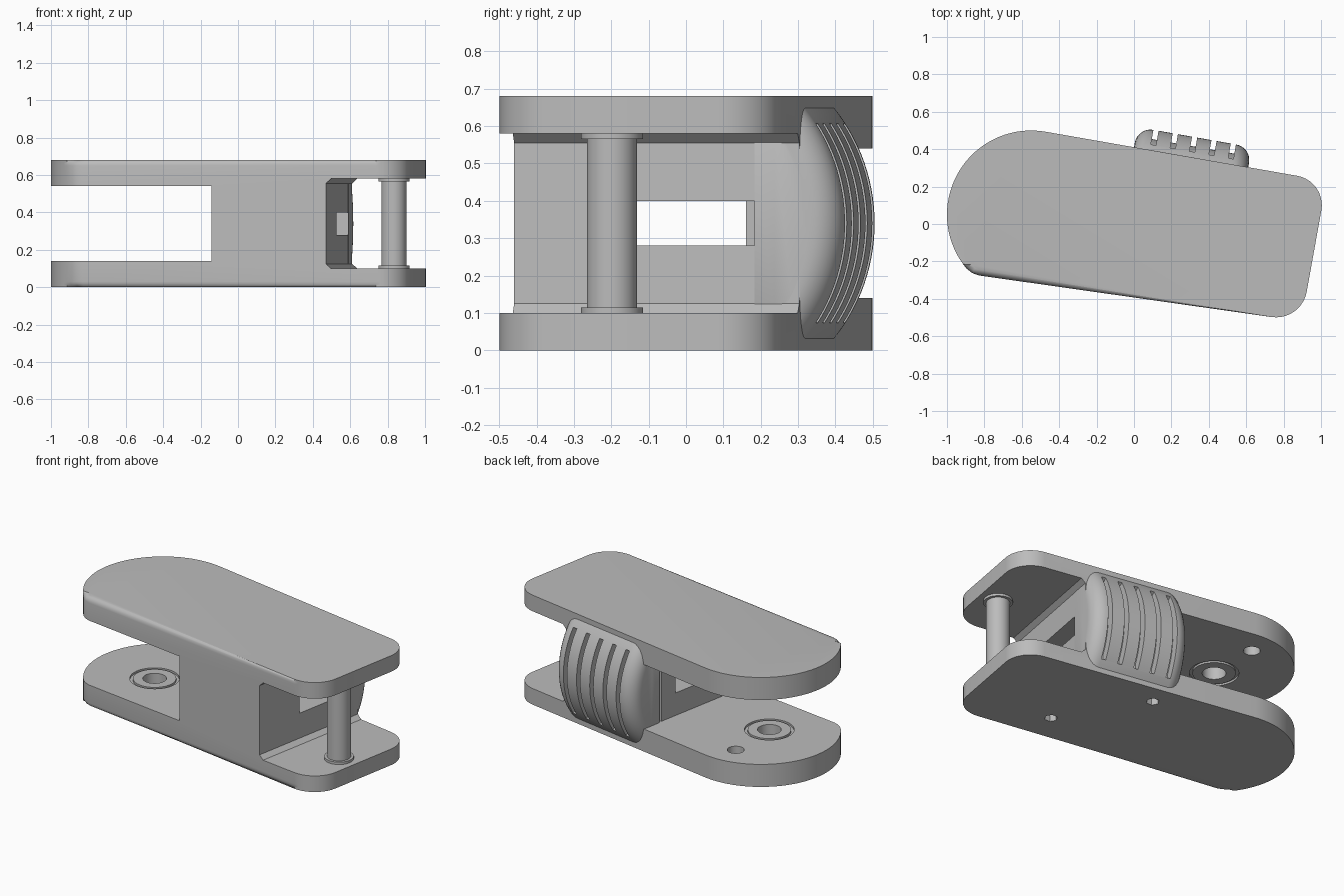
import bpy, bmesh, math
from mathutils import Vector, Matrix

if "Cube" in bpy.data.objects:
    bpy.data.objects.remove(bpy.data.objects["Cube"])

grey = bpy.data.materials.new("plain_grey")
grey.use_nodes = True
COLOUR = (0.5, 0.5, 0.5, 1)
grey.diffuse_color = COLOUR
grey.node_tree.nodes["Principled BSDF"].inputs["Base Color"].default_value = COLOUR


def make(name, bm):
    bmesh.ops.recalc_face_normals(bm, faces=bm.faces)
    me = bpy.data.meshes.new(name)
    bm.to_mesh(me)
    bm.free()
    ob = bpy.data.objects.new(name, me)
    bpy.context.collection.objects.link(ob)
    me.materials.append(grey)
    return ob


def loft(name, rings, bevel=0):
    """Skin equal-length rings of points and cap both ends."""
    bm = bmesh.new()
    loops = [[bm.verts.new(p) for p in ring] for ring in rings]
    n = len(loops[0])
    for a, b in zip(loops, loops[1:]):
        for i in range(n):
            bm.faces.new((a[i], a[(i + 1) % n], b[(i + 1) % n], b[i]))
    caps = [bm.faces.new(loops[0]), bm.faces.new(loops[-1])]
    if bevel:
        edges = [e for f in caps for e in f.edges]
        bmesh.ops.bevel(bm, geom=edges, offset=bevel, segments=4,
                        profile=0.5, affect='EDGES')
    return make(name, bm)


def prism(name, pts, z0, z1, bevel=0):
    return loft(name, [[(x, y, z) for x, y in pts] for z in (z0, z1)], bevel)


def circle(cx, cy, r, n=40):
    return [(cx + r * math.cos(math.tau * i / n), cy + r * math.sin(math.tau * i / n))
            for i in range(n)]


def cut(ob, *cutters):
    for c in cutters:
        m = ob.modifiers.new("cut", 'BOOLEAN')
        m.operation, m.solver, m.object = 'DIFFERENCE', 'EXACT', c
        bpy.context.view_layer.objects.active = ob
        bpy.ops.object.modifier_apply(modifier=m.name)
        bpy.data.objects.remove(c)


def smooth(ob, angle=30):
    bpy.ops.object.select_all(action='DESELECT')
    ob.select_set(True)
    bpy.context.view_layer.objects.active = ob
    bpy.ops.object.shade_smooth_by_angle(angle=math.radians(angle))


def round_corner(prev, corner, nxt, t, n=10):
    """Arc that leaves each side at distance t from the corner."""
    c = Vector(corner)
    d1 = (Vector(prev) - c).normalized()
    d2 = (Vector(nxt) - c).normalized()
    half = d1.angle(d2) / 2
    r = t * math.tan(half)
    mid = c + (d1 + d2).normalized() * (r / math.sin(half))
    a, b = c + d1 * t - mid, c + d2 * t - mid
    return [tuple(mid + a.normalized().slerp(b.normalized(), i / n) * r) for i in range(n + 1)]


# Body outline: big round end, two rounded corners
R_END = 0.45
outline = [(-0.55 + R_END * math.cos(math.radians(a)), 0.05 + R_END * math.sin(math.radians(a)))
           for a in range(80, 221, 4)]
outline += [(-0.865, -0.262), (-0.83, -0.275)]
low, high = (0.895, -0.52), (1.03, 0.23)
outline += round_corner(outline[-1], low, high, 0.16)
outline += round_corner(low, high, outline[0], 0.16)
body = prism("body", outline, 0, 0.68, bevel=0.03)

# Open bay at the round end
bay = [(-0.258, -1), (-0.02, 0.27), (0.02, 0.26), (0.02, 1), (-2, 1), (-2, -1)]
cut(body, prism("bay_cutter", bay, 0.14, 0.54))

# Open bay at the pin end, chamfered against the slanted block face
section = [(0.555, 0.125), (0.582, 0.1), (2, 0.1), (2, 0.58), (0.582, 0.58), (0.555, 0.555)]
cut(body, loft("pin_bay_cutter",
               [[(x + 0.184 * y, y, z) for x, z in section] for y in (-1, 1)]))

# Slot through the block, wider at the pin side
for x0, y1 in ((-0.5, 0.16), (0.45, 0.27)):
    slot = [(x0, -0.15), (0.7, -0.15), (0.7, y1), (x0, y1)]
    cut(body, prism("slot_cutter", slot, 0.28, 0.40))

# Pivot holes, ring grooves and small holes, mirrored on both inner faces
PX, PY = -0.58, 0.01
for inner, s in ((0.14, -1), (0.54, 1)):
    def span(depth):
        return sorted((inner - s * 0.02, inner + s * depth))
    ring = prism("ring_cutter", circle(PX, PY, 0.14), *span(0.012))
    cut(ring, prism("ring_core", circle(PX, PY, 0.122), 0, 1))
    cut(body, ring,
        prism("pivot_cutter", circle(PX, PY, 0.067), *span(0.1)),
        prism("small_cutter", circle(-0.58, 0.34, 0.048, 24), *span(0.08)))

# Hexagonal sockets underneath
for x, y in ((0.4, -0.25), (0.08, 0.26)):
    cut(body, prism("socket_cutter", circle(x, y, 0.038, 6), -0.05, 0.09))
smooth(body)

# Curved thumb button, built in the tilted frame of the back edge
U, V = Vector((0.985, -0.174, 0)), Vector((0.174, 0.985, 0))
BASE = Vector((0, 0.41, 0.34))
R, SAG, LENGTH, FILLET = 0.49, 0.11, 0.62, 0.085


def place(u, v, z):
    return BASE + U * u + V * v + Vector((0, 0, z))


def arc(u, r, limit, n=28):
    angles = [math.radians(limit * (2 * i / n - 1)) for i in range(n + 1)]
    return [place(u, SAG - R + r * math.cos(a), r * math.sin(a)) for a in angles]


rings = []
steps = [FILLET * (1 - math.cos(math.pi / 2 * i / 7)) for i in range(8)]
for u in steps + [LENGTH - d for d in reversed(steps)]:
    d = FILLET - min(u, LENGTH - u, FILLET)
    inset = FILLET - math.sqrt(max(FILLET ** 2 - d ** 2, 0))
    curve = arc(u, R - inset, 39.2)
    rings.append(curve + [place(u, -0.12, 0.25), place(u, -0.12, -0.25)])
button = loft("thumb_button", rings)

# Grip grooves
for i in range(5):
    u = 0.1 + 0.105 * i
    cut(button, loft("groove_cutter",
                     [arc(w, R - 0.05, 33) + arc(w, R + 0.06, 33)[::-1]
                      for w in (u - 0.014, u + 0.014)]))
smooth(button, 35)

# Cross pin with a collar at each end
pin = prism("cross_pin", circle(0.833, -0.198, 0.067), 0.09, 0.59)
smooth(pin)
for name, z in (("lower_collar", 0.095), ("upper_collar", 0.565)):
    smooth(prism(name, circle(0.833, -0.198, 0.083), z, z + 0.02))
